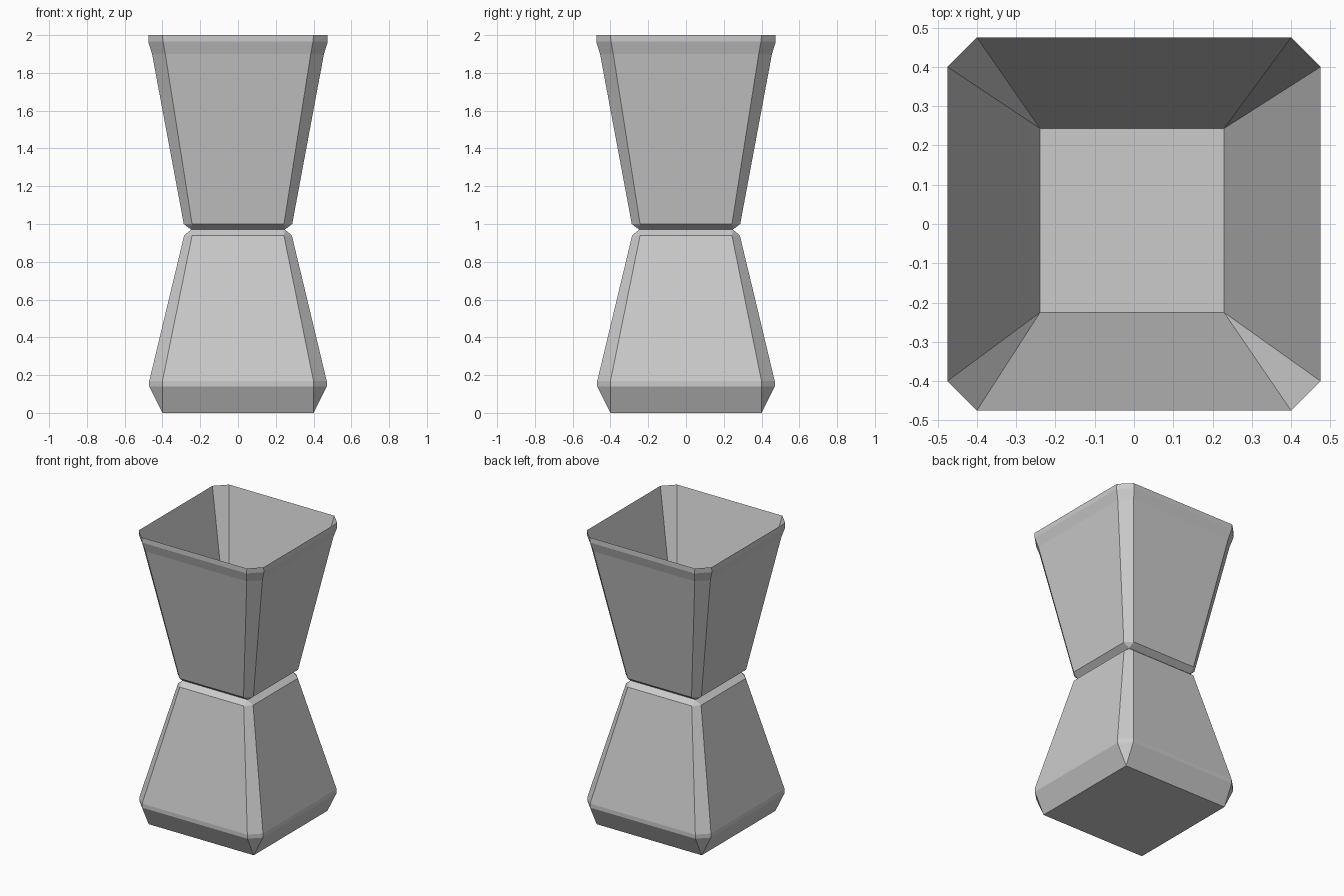
import bpy, bmesh

if "Cube" in bpy.data.objects:
    bpy.data.objects.remove(bpy.data.objects["Cube"])


def ring(bm, z, half, flat, cx=0.0, cy=0.0):
    """Square ring with cut corners; flat == half gives a sharp square."""
    pts = [(flat, -half), (half, -flat), (half, flat), (flat, half),
           (-flat, half), (-half, flat), (-half, -flat), (-flat, -half)]
    return [bm.verts.new((x + cx, y + cy, z)) for x, y in pts]


def bridge(bm, a, b):
    for i in range(8):
        j = (i + 1) % 8
        bm.faces.new((a[i], a[j], b[j], b[i]))


bm = bmesh.new()

# Height, half width, half length of the flat side: foot, waist, cup, rim
profile = [
    (0.00, 0.40, 0.40),
    (0.14, 0.47, 0.40),
    (0.168, 0.47, 0.40),
    (0.94, 0.285, 0.243),
    (0.97, 0.248, 0.248),
    (1.00, 0.287, 0.243),
    (1.90, 0.455, 0.385),
    (1.965, 0.475, 0.397),
    (2.00, 0.475, 0.40),
]
rings = [ring(bm, *p) for p in profile]

# Inner walls run from the rim to a square floor at the waist
rings.append(ring(bm, 0.985, 0.234, 0.234, -0.005, 0.009))
for a, b in zip(rings, rings[1:]):
    bridge(bm, a, b)

# Underside and cup floor
bm.faces.new(rings[0][::-1])
bm.faces.new(rings[-1])

# Collapse the doubled corners of the square rings
bmesh.ops.remove_doubles(bm, verts=bm.verts, dist=0.0005)
bmesh.ops.recalc_face_normals(bm, faces=bm.faces)

mesh = bpy.data.meshes.new("hourglass_vase")
bm.to_mesh(mesh)
bm.free()
vase = bpy.data.objects.new("hourglass_vase", mesh)
bpy.context.collection.objects.link(vase)
